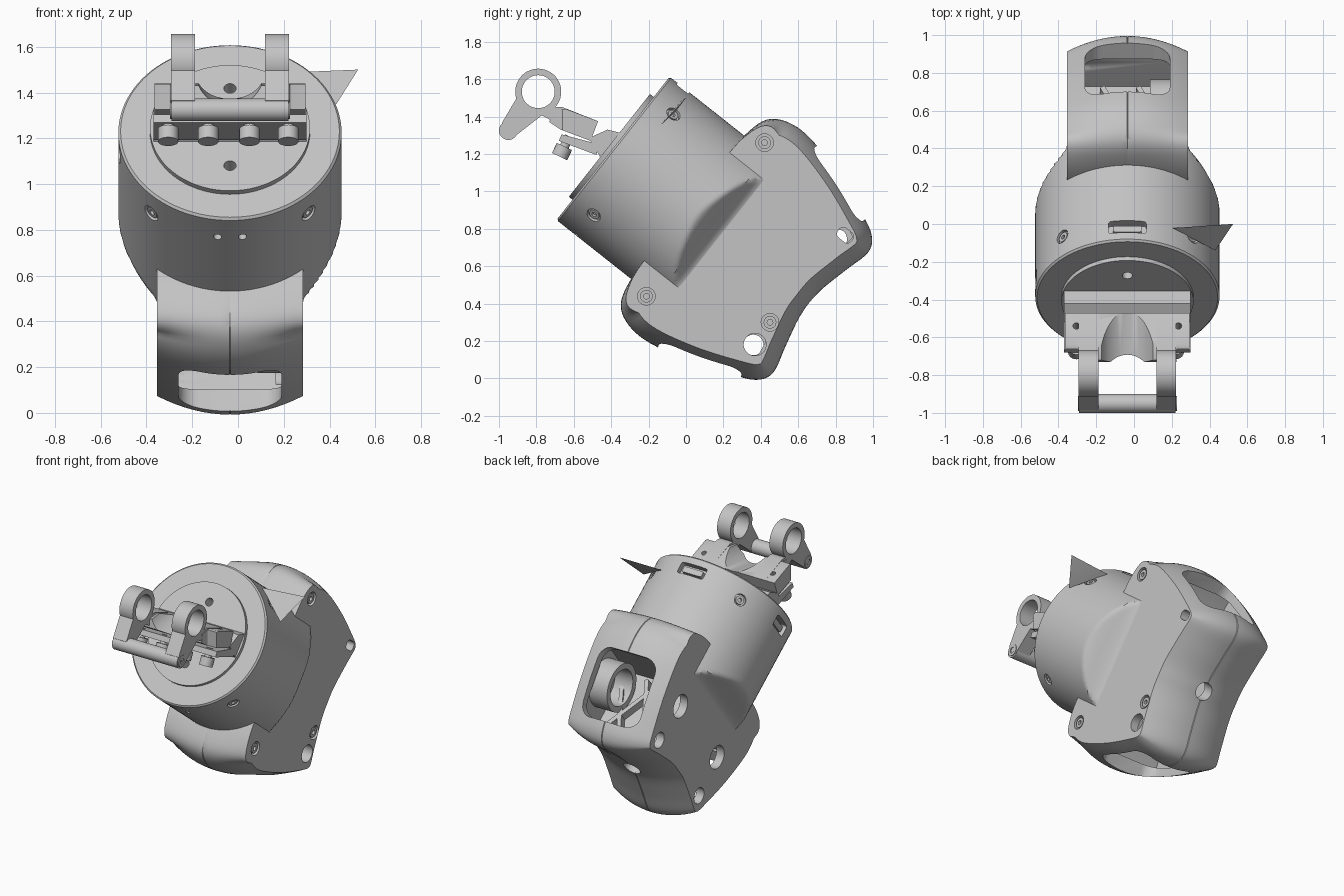
import bpy, bmesh
from math import cos, sin, pi, radians
from mathutils import Matrix, Vector

cube = bpy.data.objects.get("Cube")
if cube:
    bpy.data.objects.remove(cube)

grey = bpy.data.materials.new("light_grey")
grey.use_nodes = True
grey.diffuse_color = (0.55, 0.55, 0.55, 1)
grey.node_tree.nodes["Principled BSDF"].inputs["Base Color"].default_value = grey.diffuse_color

CENTRE = Matrix.Translation((-0.035, 0, 0))
# Joint frame: x across, y up the round face, z out of the round face
JOINT = Matrix.Translation((-0.035, -0.39, 1.23)) @ Matrix.Rotation(radians(51.7), 4, 'X')
# Turns a flat (y, z) profile so that it extrudes along x
SIDE = Matrix(((0, 0, 1, 0), (1, 0, 0, 0), (0, 1, 0, 0), (0, 0, 0, 1)))
parts = []


def finish(name, bm, matrix):
    bmesh.ops.recalc_face_normals(bm, faces=bm.faces)
    mesh = bpy.data.meshes.new(name)
    bm.to_mesh(mesh)
    bm.free()
    mesh.transform(matrix)
    mesh.materials.append(grey)
    ob = bpy.data.objects.new(name, mesh)
    bpy.context.collection.objects.link(ob)
    parts.append(ob)
    return ob


def loft(name, rings, matrix, closed=False):
    """Skin a list of equal rings; cap the ends, or join last to first."""
    bm = bmesh.new()
    rows = [[bm.verts.new(p) for p in ring] for ring in rings]
    pairs = list(zip(rows, rows[1:]))
    if closed:
        pairs.append((rows[-1], rows[0]))
    else:
        bm.faces.new(rows[0])
        bm.faces.new(rows[-1])
    for a, b in pairs:
        for i in range(len(a)):
            j = (i + 1) % len(a)
            bm.faces.new((a[i], a[j], b[j], b[i]))
    return finish(name, bm, matrix)


def prism(name, pts, z0, z1, matrix):
    return loft(name, [[(a, b, z) for a, b in pts] for z in (z0, z1)], matrix)


def circle(r, n=32, a=0, b=0):
    return [(a + r * cos(2 * pi * i / n), b + r * sin(2 * pi * i / n)) for i in range(n)]


def rounded(w, h, r, n=6):
    pts = []
    for k, (sx, sy) in enumerate(((1, 1), (-1, 1), (-1, -1), (1, -1))):
        for i in range(n + 1):
            t = (k + i / n) * pi / 2
            pts.append((sx * (w - r) + r * cos(t), sy * (h - r) + r * sin(t)))
    return pts


def tube(name, outer, inner, z0, z1, matrix, n=40):
    rings = [[(a, b, z) for a, b in circle(r, n)]
             for r, z in ((outer, z0), (outer, z1), (inner, z1), (inner, z0))]
    return loft(name, rings, matrix, closed=True)


def facing(point, normal, frame=JOINT):
    turn = Vector(normal).to_track_quat('Z', 'Y').to_matrix().to_4x4()
    return frame @ Matrix.Translation(point) @ turn


def cut(target, cutter):
    mod = target.modifiers.new("cut", 'BOOLEAN')
    mod.operation, mod.solver, mod.object = 'DIFFERENCE', 'EXACT', cutter
    bpy.context.view_layer.update()
    bpy.context.view_layer.objects.active = target
    bpy.ops.object.modifier_apply(modifier=mod.name)
    parts.remove(cutter)
    bpy.data.objects.remove(cutter)


def screw(name, target, matrix, r=0.045, depth=0.03):
    cut(target, prism("recess", circle(r), -depth, 0.04, matrix))
    tube(name, r * 0.72, r * 0.32, -depth - 0.01, -0.006, matrix, 24)


# Crowned two-lobed body; the crown fades out next to the housing
half = [(0.0, -0.5), (0.3, -0.5), (0.5, -0.51), (0.63, -0.55), (0.69, -0.65), (0.695, -0.8),
        (0.635, -1.04), (0.555, -1.25), (0.495, -1.37), (0.41, -1.415), (0.26, -1.38),
        (0.1, -1.343), (0.0, -1.338)]
control = [Vector(p) for p in half + [(-a, b) for a, b in half[-2:0:-1]]]
outline = []
for i in range(len(control)):
    a, b, c, d = (control[(i + k - 1) % len(control)] for k in range(4))
    for t in (0, 0.2, 0.4, 0.6, 0.8):
        outline.append(0.5 * (2 * b + (c - a) * t + (2 * a - 5 * b + 4 * c - d) * t * t
                              + (3 * b - a - 3 * c + d) * t ** 3))
insets = []
for i, p in enumerate(outline):
    along = (outline[(i + 1) % len(outline)] - outline[i - 1]).normalized()
    fade = min(max((-0.5 - p.y) / 0.12, 0), 1)
    insets.append(Vector((along.y, -along.x)) * 0.082 * fade)
layers = []
for k in range(-8, 9):
    t = k / 8
    # The middle layer is a fine seam groove between two close layers
    steps = [(-0.01, 0), (0, 0.06), (0.01, 0)] if k == 0 else [(t, t * t)]
    for x, amount in steps:
        ring = [p + n * amount for p, n in zip(outline, insets)]
        layers.append([(p.x, p.y, 0.32 * x) for p in ring])
body = loft("body_shell", layers, JOINT @ SIDE)

# Hollow inside and lobe windows
inner = [(0.5, -0.78), (0.6, -0.8), (0.5, -1.15), (0.42, -1.3), (0.3, -1.28), (0, -1.24)]
inner += [(-a, b) for a, b in inner[-2::-1]]
cut(body, prism("cavity", inner, -0.26, 0.26, JOINT @ SIDE))
for s in (1, -1):
    window = facing((0, s * 0.61, -1.07), (0, s * 0.94, -0.33))
    cut(body, prism("window", rounded(0.225, 0.235, 0.09), -0.12, 0.2, window))

# Openings in the flat cheeks and the waist
for s in (1, -1):
    for p, q, r in ((0.33, -0.96, 0.08), (0.36, -1.24, 0.055)):
        cut(body, prism("hole", circle(r, 32, s * p, q), -0.4, -0.2, JOINT @ SIDE))
cut(body, prism("hole", circle(0.06, 32, -0.353, -1.245), 0.2, 0.4, JOINT @ SIDE))
cut(body, prism("slot", rounded(0.032, 0.045, 0.027), -0.1, 0.1,
                facing((0.3, 0.405, -1.262), (1, 0, 0))))
cut(body, prism("hole", circle(0.06), -0.15, 0.1, facing((0, 0, -1.338), (0, 0, -1))))
for p, q in ((0.526, -0.617), (-0.51, -0.63), (-0.21, -1.235)):
    screw("cheek_screw", body, facing((0.32, p, q), (1, 0, 0)), 0.047)

# Bearing seats and lattice seen through the windows
for s in (1, -1):
    tube("bearing_seat", 0.165, 0.125, 0.12, 0.27, facing((0, s * 0.37, -0.97), (1, 0, 0)))
    wall = facing((0, s * 0.2, -1.02), (0, s, 0))
    prism("inner_wall", rounded(0.27, 0.26, 0.02), -0.04, 0, wall)
    for x, angle in ((-0.15, 25), (-0.06, -30), (0.04, 25)):
        prism("lattice_rib", rounded(0.014, 0.22, 0.005), 0, 0.06,
              wall @ Matrix.Translation((x, 0, 0)) @ Matrix.Rotation(radians(angle), 4, 'Z'))

# Round housing whose sides flow into the flat cheeks
R = 0.488
rings = []
depths = [0, 0.01, 0.2, 0.4] + [0.55 + 0.015 * i for i in range(16)]
for d in depths:
    t = min(max((d - 0.57) / 0.18, 0), 1)
    w = R - (R - 0.317) * t * t * (3 - 2 * t)
    r = R - (0.01 if d == 0 else 0)
    rings.append([(min(max(x, -w), w), y, -d) for x, y in circle(r, 96)])
housing = loft("round_housing", rings, JOINT)
disc = prism("face_disc", circle(0.35, 72), -0.02, 0.025, JOINT)
for p in (0.22, -0.21):
    for target in (housing, disc):
        cut(target, prism("hole", circle(0.027, 24, 0, p), -0.1, 0.1, JOINT))

# Housing screws and ports
for k in range(4):
    t = pi / 4 + k * pi / 2
    n = (cos(t), sin(t), 0)
    screw("housing_screw", housing, facing((R * n[0], R * n[1], -0.14), n), 0.04, 0.02)
for n, w in (((0, 1, 0), 0.1), ((-1, 0, 0), 0.08)):
    port = facing((R * n[0], R * n[1], -0.095), n)
    cut(housing, prism("port", rounded(w, 0.04, 0.015), -0.05, 0.05, port))
    prism("port_socket", rounded(w * 0.75, 0.02, 0.008), -0.06, -0.02, port)
for x in (-0.055, 0.055):
    n = Vector((x, -R, 0)).normalized()
    cut(housing, prism("pin_hole", circle(0.018, 16), -0.03, 0.03,
                       facing((R * n.x, R * n.y, -0.13), n)))

# Pointed fin
bm = bmesh.new()
fin = [bm.verts.new(p) for p in ((0.56, 0.454, -0.139), (0.465, 0.249, -0.122),
                                 (0.24, 0.43, -0.13), (0.45, 0.36, -0.14))]
for tri in ((0, 1, 2), (0, 1, 3), (1, 2, 3), (0, 2, 3)):
    bm.faces.new([fin[i] for i in tri])
finish("pointed_fin", bm, JOINT)

# Fork bracket: ring lugs, arms and webs on both sides
FORK = CENTRE @ SIDE
arm = [(-0.80, 1.42), (-0.70, 1.45), (-0.66, 1.45), (-0.47, 1.375), (-0.51, 1.27),
       (-0.66, 1.345), (-0.74, 1.39)]
web = [(-0.985, 1.365), (-0.905, 1.50), (-0.84, 1.43), (-0.76, 1.415), (-0.92, 1.29)]
for s in (1, -1):
    x0, x1 = sorted((s * 0.153, s * 0.258))
    ring_at = FORK @ Matrix.Translation((-0.79, 1.533, 0))
    tube("fork_ring", 0.123, 0.088, x0, x1, ring_at, 48)
    prism("fork_arm", arm, x0, x1, FORK)
    prism("fork_web", web, x0, x1, FORK)

# Fork base with a scooped middle and small holes in its ears
base = prism("fork_base", [(-0.72, 1.43), (-0.64, 1.44), (-0.47, 1.375), (-0.51, 1.27),
                           (-0.67, 1.33), (-0.73, 1.37)], -0.33, 0.33, FORK)
cut(base, prism("scoop", circle(0.15, 48), -0.5, 0.5,
                facing((0, -0.6, 1.507), (0, 0.99, 0.12), CENTRE)))
for s in (1, -1):
    # Ears stop short of the rings
    cut(base, prism("ear_notch", rounded(0.04, 0.1, 0.01), -0.2, 0.2,
                    facing((s * 0.3, -0.76, 1.4), (0, 0, 1), CENTRE)))
    cut(base, prism("hole", circle(0.018, 16), -0.1, 0.1,
                    facing((s * 0.27, -0.54, 1.4), (0, 0.35, 0.94), CENTRE)))

# Fork crossbar and mount
pin_at = FORK @ Matrix.Translation((-0.95, 1.325, 0))
prism("fork_crossbar", circle(0.05), -0.255, 0.255, pin_at)
for s in (1, -1):
    z0, z1 = sorted((s * 0.25, s * 0.262))
    tube("crossbar_collar", 0.04, 0.02, z0, z1, pin_at, 24)
prism("mount_plate", [(-0.665, 1.305), (-0.68, 1.27), (-0.48, 1.195), (-0.46, 1.25)],
      -0.335, 0.335, FORK)
prism("mount_block", [(-0.52, 1.285), (-0.46, 1.185), (-0.34, 1.31), (-0.42, 1.33)],
      -0.335, 0.335, FORK)

# Row of clamp screws under the mount
for x in (-0.27, -0.095, 0.085, 0.255):
    under = facing((x, -0.65, 1.24), (0, -0.43, -0.9), CENTRE)
    prism("clamp_screw_head", circle(0.045, 20), 0, 0.06, under)
    prism("clamp_screw_shank", circle(0.025, 16), -0.06, 0.01, under)

# Smooth rounded surfaces, keep crisp edges
bpy.ops.object.select_all(action='DESELECT')
for ob in parts:
    ob.select_set(True)
bpy.context.view_layer.objects.active = body
bpy.ops.object.shade_smooth_by_angle(angle=radians(32))
